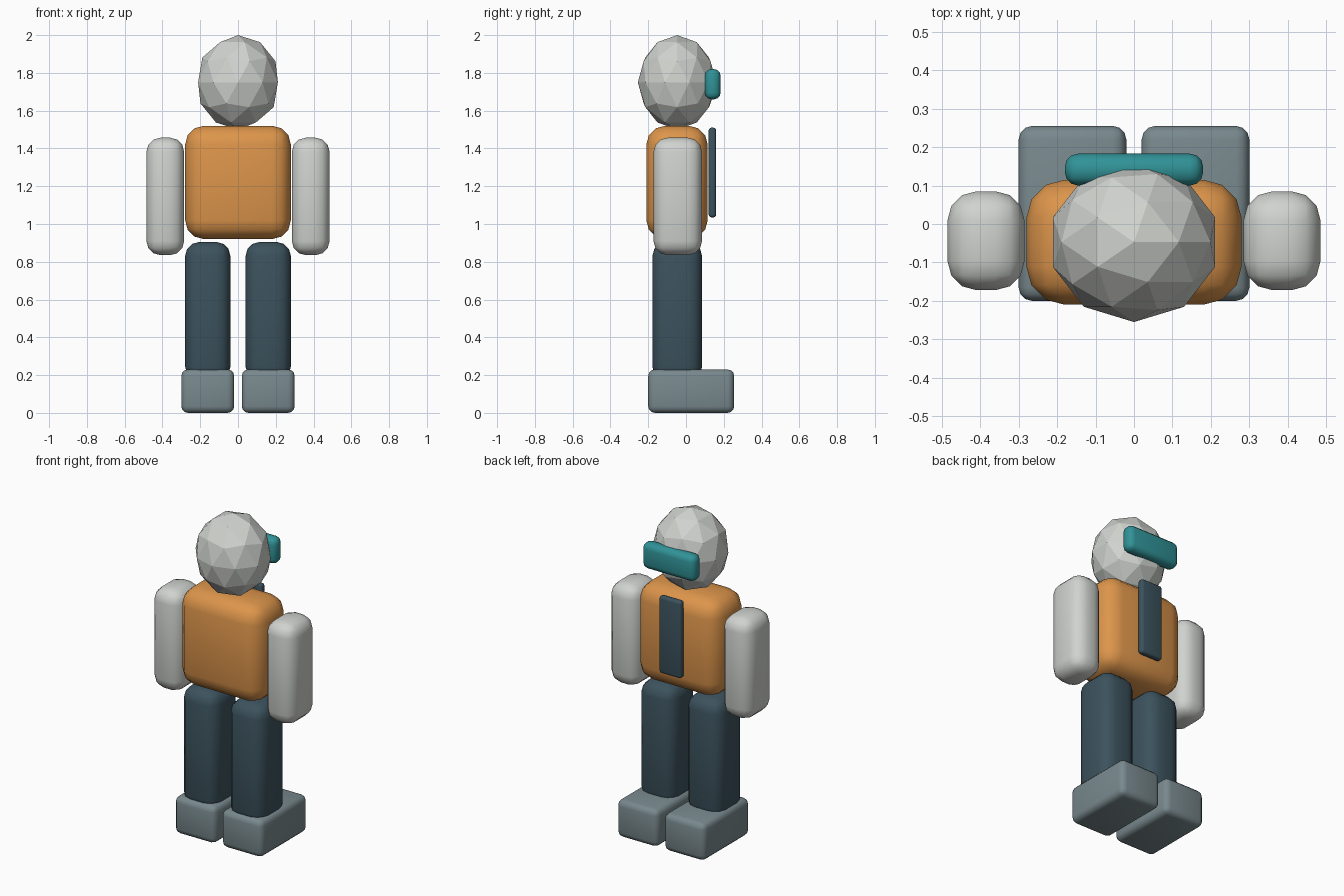
import bpy
import math

cube = bpy.data.objects.get("Cube")
if cube:
    bpy.data.objects.remove(cube, do_unlink=True)


def make_material(name, rgb):
    mat = bpy.data.materials.new(name)
    mat.use_nodes = True
    colour = (*rgb, 1.0)
    mat.diffuse_color = colour
    mat.node_tree.nodes["Principled BSDF"].inputs["Base Color"].default_value = colour
    return mat


pale = make_material("pale grey", (0.63, 0.65, 0.62))
orange = make_material("orange", (0.72, 0.30, 0.07))
navy = make_material("dark slate", (0.045, 0.085, 0.11))
slate = make_material("slate grey", (0.19, 0.25, 0.27))
teal = make_material("teal", (0.03, 0.29, 0.31))


def rounded_box(name, xs, ys, zs, bevel, mat, segments=3):
    """Box between the given limits, with rounded edges."""
    spans = (xs, ys, zs)
    bpy.ops.mesh.primitive_cube_add(size=1, location=[(a + b) / 2 for a, b in spans])
    obj = bpy.context.object
    obj.name = name
    obj.scale = [b - a for a, b in spans]
    bpy.ops.object.transform_apply(location=False, rotation=False, scale=True)
    mod = obj.modifiers.new("rounding", "BEVEL")
    mod.width = bevel
    mod.segments = segments
    bpy.ops.object.modifier_apply(modifier=mod.name)
    bpy.ops.object.shade_smooth_by_angle(angle=math.radians(35))
    obj.data.materials.append(mat)
    return obj


# Torso with a flat panel on the back
rounded_box("torso", (-0.28, 0.28), (-0.21, 0.115), (0.92, 1.52), 0.1, orange)
rounded_box("back_panel", (-0.075, 0.075), (0.12, 0.16), (1.035, 1.51), 0.015, navy)

# Limbs, mirrored left and right
for side, s in (("left", 1), ("right", -1)):
    def span(a, b):
        return tuple(sorted((s * a, s * b)))
    rounded_box(side + "_arm", span(0.285, 0.485), (-0.172, 0.085), (0.835, 1.457), 0.075, pale)
    rounded_box(side + "_leg", span(0.04, 0.28), (-0.178, 0.085), (0.17, 0.905), 0.075, navy)
    rounded_box(side + "_foot", span(0.02, 0.30), (-0.2, 0.255), (0, 0.23), 0.035, slate)

# Faceted head
bpy.ops.mesh.primitive_ico_sphere_add(subdivisions=2, radius=1, location=(0, -0.047, 1.75))
head = bpy.context.object
head.name = "head"
head.scale = (0.222, 0.208, 0.25)
bpy.ops.object.transform_apply(location=False, rotation=False, scale=True)
head.data.materials.append(pale)

# Band across the back of the head
rounded_box("head_band", (-0.18, 0.18), (0.1, 0.183), (1.66, 1.82), 0.035, teal)
